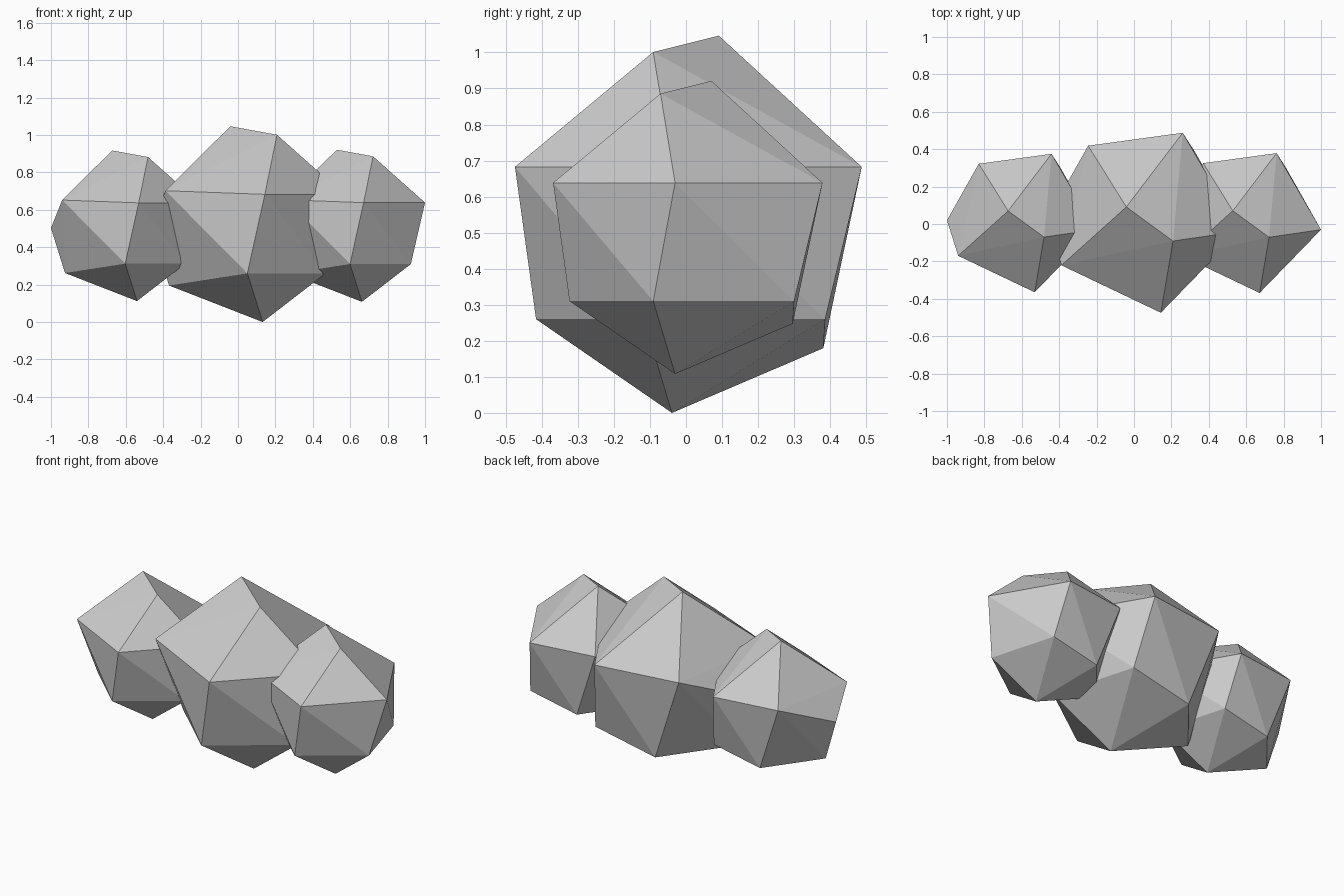
import bpy
import bmesh
from mathutils import Vector

cube = bpy.data.objects.get("Cube")
if cube:
    bpy.data.objects.remove(cube, do_unlink=True)

# Plain stone colour
stone = bpy.data.materials.new("stone_grey")
stone.use_nodes = True
GREY = (0.6, 0.6, 0.6, 1.0)
stone.diffuse_color = GREY
bsdf = next(n for n in stone.node_tree.nodes if n.type == "BSDF_PRINCIPLED")
bsdf.inputs["Base Color"].default_value = GREY

# Corner points of one boulder, about its own middle
CROWN = [(-.07, .07, .405), (.122, -.07, .37)]
UPPER_RING = [(.072, -.365, .125), (.397, -.03, .125), (.162, .375, .125),
              (-.227, .322, .127), (-.337, -.17, .14), (-.397, .02, -.01)]
LOWER_RING = [(0, -.32, -.2), (.322, -.09, -.2), (.212, .297, -.2),
              (-.088, .293, -.262), (-.322, .01, -.25)]
FOOT = [(.063, -.03, -.4)]


def boulder(name, middle, size):
    """Faceted stone: the hull of the corner points, scaled and placed."""
    bm = bmesh.new()
    for point in CROWN + UPPER_RING + LOWER_RING + FOOT:
        bm.verts.new(Vector(point) * size)
    bmesh.ops.convex_hull(bm, input=bm.verts)
    bmesh.ops.recalc_face_normals(bm, faces=bm.faces)
    mesh = bpy.data.meshes.new(name)
    bm.to_mesh(mesh)
    bm.free()
    mesh.materials.append(stone)
    obj = bpy.data.objects.new(name, mesh)
    obj.location = middle
    bpy.context.collection.objects.link(obj)


# Large middle boulder between two smaller ones
boulder("centre_boulder", (.05, 0, .52), 1.3)
boulder("right_boulder", (-.603, 0, .512), 1.0)
boulder("left_boulder", (.599, 0, .512), 1.01)
